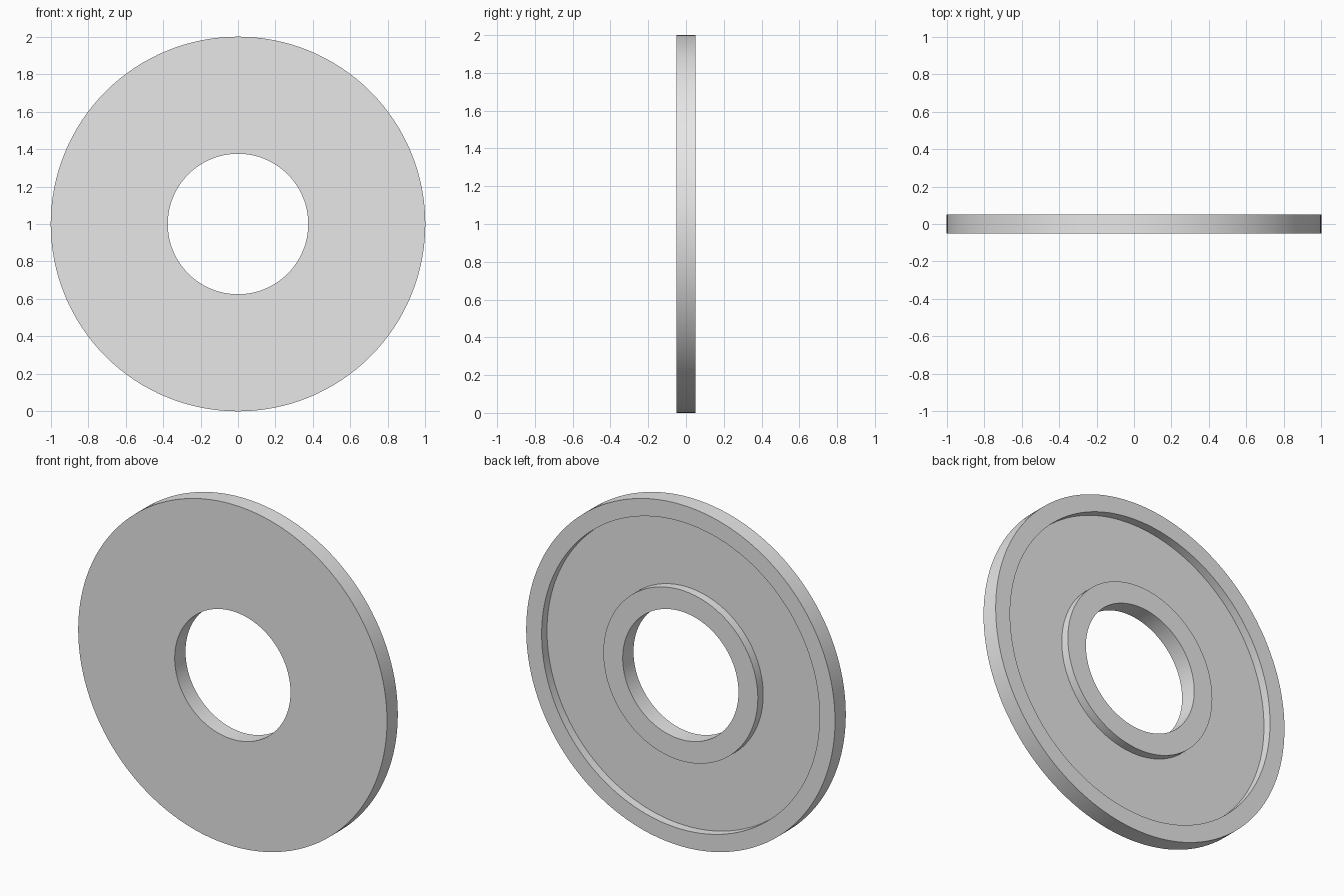
import bpy
import bmesh
from math import tau
from mathutils import Vector

if "Cube" in bpy.data.objects:
    bpy.data.objects.remove(bpy.data.objects["Cube"])

SEGMENTS = 128
CENTRE = Vector((0, 0, 1))
HALF = 0.05                      # half the thickness
FLOOR = 0.0                      # recess floor on the back
BORE, HUB, RIM, OUTER = 0.375, 0.5, 0.9, 1.0

# Plain grey
grey = bpy.data.materials.new("plain_grey")
grey.use_nodes = True
colour = (0.8, 0.8, 0.8, 1)
grey.diffuse_color = colour
grey.node_tree.nodes["Principled BSDF"].inputs["Base Color"].default_value = colour

# Closed ring section as (radius, depth): flat front, recessed back
section = [(BORE, -HALF), (OUTER, -HALF), (OUTER, HALF), (RIM, HALF),
           (RIM, FLOOR), (HUB, FLOOR), (HUB, HALF), (BORE, HALF)]

# Spin the section about the front-to-back axis
bm = bmesh.new()
verts = [bm.verts.new(CENTRE + Vector((r, y, 0))) for r, y in section]
edges = [bm.edges.new((v, verts[i - 1])) for i, v in enumerate(verts)]
bmesh.ops.spin(bm, geom=verts + edges, cent=CENTRE, axis=(0, 1, 0),
               angle=tau, steps=SEGMENTS, use_merge=True)
bmesh.ops.remove_doubles(bm, verts=bm.verts, dist=1e-5)
bmesh.ops.recalc_face_normals(bm, faces=bm.faces)

mesh = bpy.data.meshes.new("recessed_ring")
bm.to_mesh(mesh)
bm.free()
mesh.materials.append(grey)
ring = bpy.data.objects.new("recessed_ring", mesh)
bpy.context.collection.objects.link(ring)

# Smooth round walls, crisp rims
bpy.ops.object.select_all(action="DESELECT")
ring.select_set(True)
bpy.context.view_layer.objects.active = ring
bpy.ops.object.shade_smooth_by_angle()
